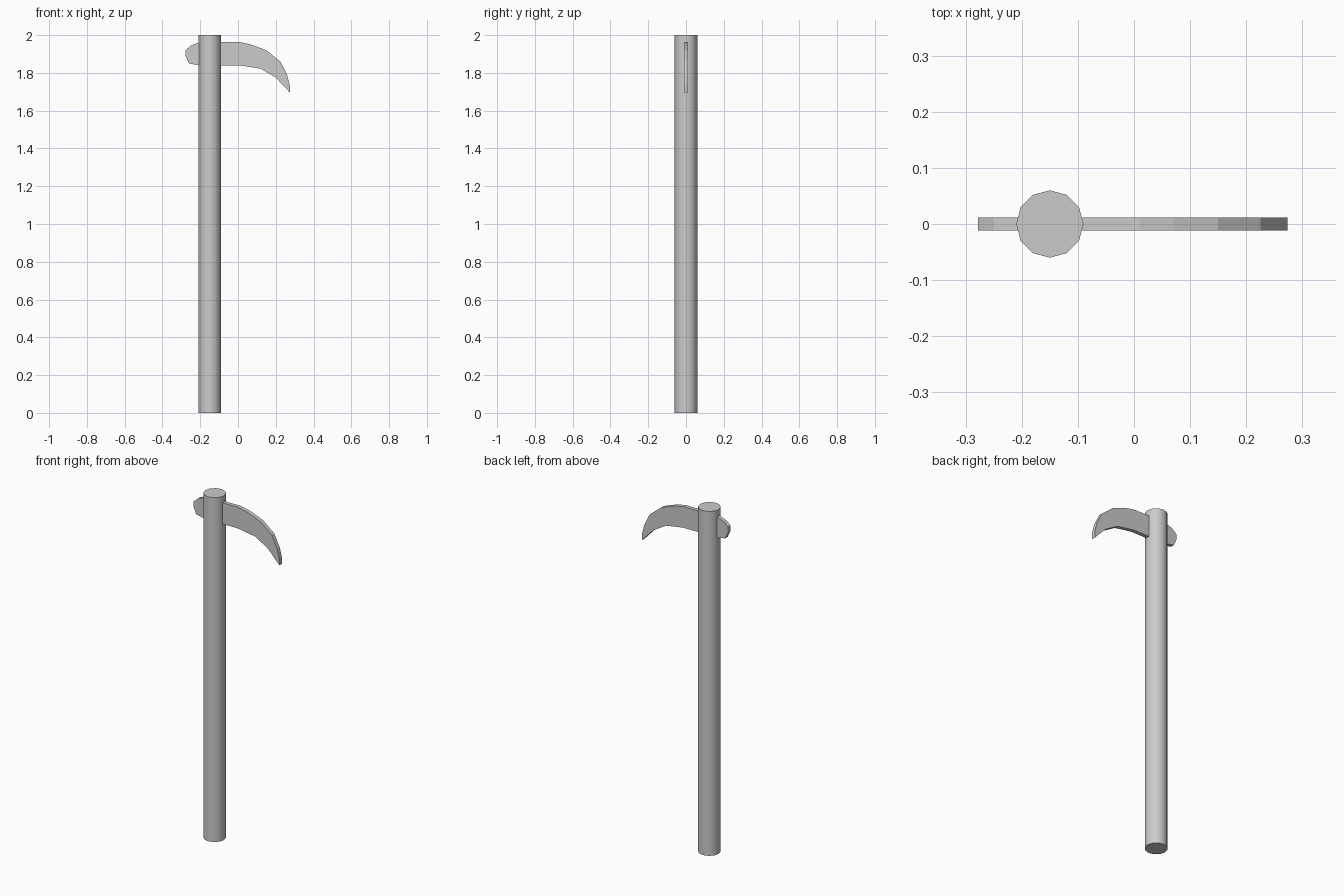
import bpy, bmesh, math

if "Cube" in bpy.data.objects:
    bpy.data.objects.remove(bpy.data.objects["Cube"])

# Handle: twelve-sided smooth-shaded pole
bpy.ops.mesh.primitive_cylinder_add(vertices=12, radius=0.06, depth=2, location=(-0.15, 0, 1))
handle = bpy.context.object
handle.name = "handle"
bpy.ops.object.shade_smooth_by_angle(angle=math.radians(40))

# Blade: curved side profile (x, z), extruded through its thickness
profile = [
    (-0.278, 1.92), (-0.25, 1.945), (-0.20, 1.963), (0.01, 1.963), (0.07, 1.95),
    (0.15, 1.92), (0.225, 1.86), (0.26, 1.79), (0.274, 1.735), (0.274, 1.697),
    (0.20, 1.775), (0.12, 1.822), (0.01, 1.84), (-0.21, 1.84), (-0.26, 1.85), (-0.278, 1.89),
]
half = 0.0115
bm = bmesh.new()
side = bm.faces.new([bm.verts.new((x, -half, z)) for x, z in profile])
extruded = bmesh.ops.extrude_face_region(bm, geom=[side], use_keep_orig=True)["geom"]
bmesh.ops.translate(bm, vec=(0, 2 * half, 0),
                    verts=[g for g in extruded if isinstance(g, bmesh.types.BMVert)])
bmesh.ops.recalc_face_normals(bm, faces=bm.faces)
mesh = bpy.data.meshes.new("blade")
bm.to_mesh(mesh)
bm.free()
blade = bpy.data.objects.new("blade", mesh)
bpy.context.collection.objects.link(blade)
